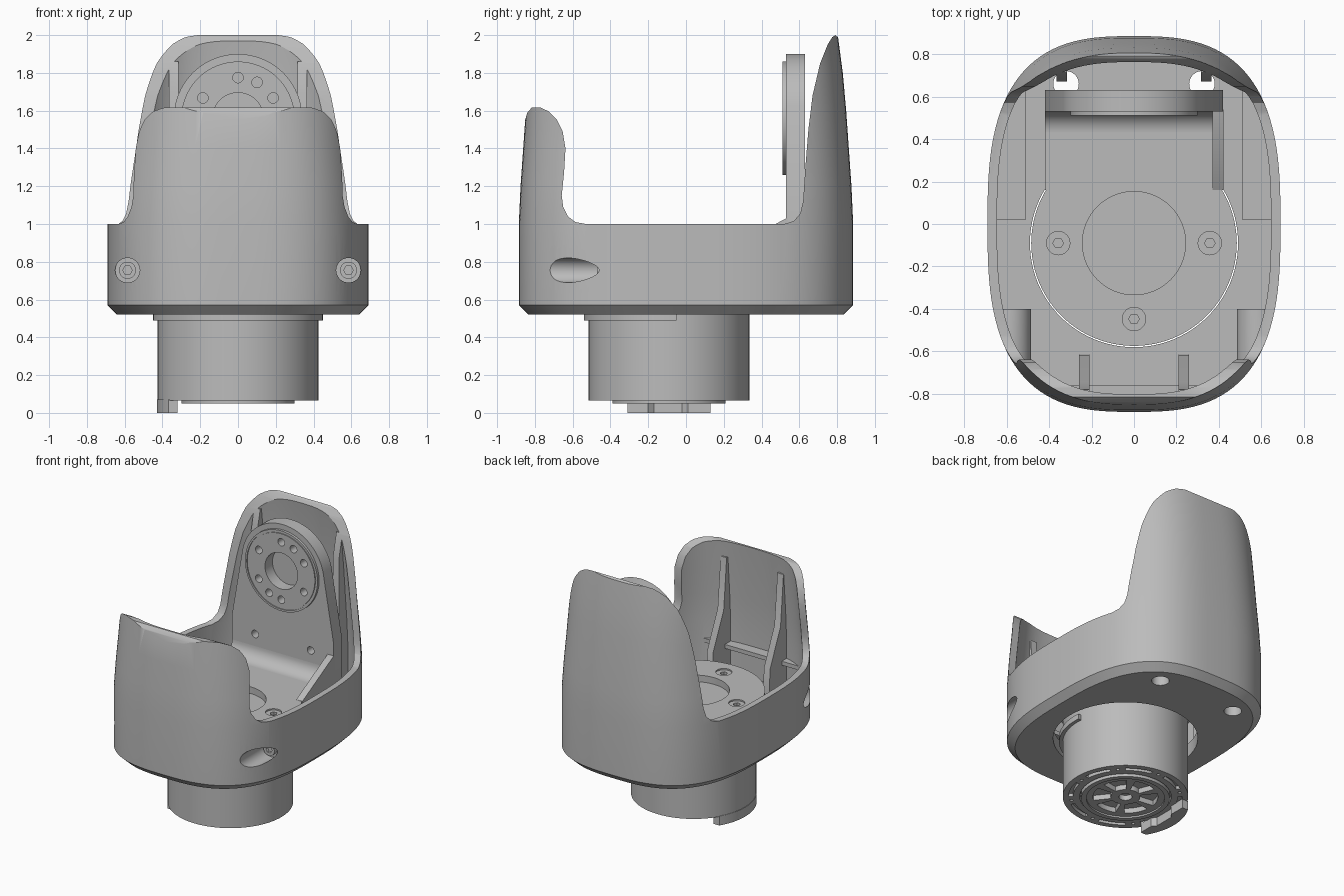
import bpy, bmesh
from math import cos, sin, pi, radians

if "Cube" in bpy.data.objects:
    bpy.data.objects.remove(bpy.data.objects["Cube"], do_unlink=True)

grey = bpy.data.materials.new("plain_grey")
grey.use_nodes = True
grey.diffuse_color = (0.5, 0.5, 0.5, 1)
grey.node_tree.nodes["Principled BSDF"].inputs["Base Color"].default_value = (0.5, 0.5, 0.5, 1)
CY = -0.09          # axis of the round drive unit
RZ = 1.56           # height of the mounting ring


def finish(name, bm):
    bmesh.ops.recalc_face_normals(bm, faces=bm.faces)
    mesh = bpy.data.meshes.new(name)
    bm.to_mesh(mesh)
    bm.free()
    mesh.materials.append(grey)
    ob = bpy.data.objects.new(name, mesh)
    bpy.context.collection.objects.link(ob)
    return ob


def prism(name, pts, axis, lo, hi):
    """Extrude a 2D outline along an axis from lo to hi."""
    place = {"x": lambda p, h: (h, p[0], p[1]),
             "y": lambda p, h: (p[0], h, p[1]),
             "z": lambda p, h: (p[0], p[1], h)}[axis]
    bm = bmesh.new()
    a = [bm.verts.new(place(p, lo)) for p in pts]
    b = [bm.verts.new(place(p, hi)) for p in pts]
    bm.faces.new(a)
    bm.faces.new(b[::-1])
    for i in range(len(pts)):
        j = (i + 1) % len(pts)
        bm.faces.new((a[i], b[i], b[j], a[j]))
    return finish(name, bm)


def rect(x0, x1, y0, y1):
    return [(x0, y0), (x1, y0), (x1, y1), (x0, y1)]


def arc(cx, cy, r, a0, a1, n=24):
    return [(cx + r * cos(radians(a0 + (a1 - a0) * i / n)),
             cy + r * sin(radians(a0 + (a1 - a0) * i / n))) for i in range(n + 1)]


def circle(cx, cy, r, n=64):
    return arc(cx, cy, r, 0, 360, n)[:-1]


def sector(cx, cy, r0, r1, a0, a1, n=12):
    return arc(cx, cy, r1, a0, a1, n) + arc(cx, cy, r0, a1, a0, n)


def boolean(ob, tool, op="DIFFERENCE"):
    mod = ob.modifiers.new("cut", "BOOLEAN")
    mod.operation, mod.object, mod.solver = op, tool, "EXACT"
    bpy.context.view_layer.objects.active = ob
    bpy.ops.object.modifier_apply(modifier=mod.name)
    bpy.data.objects.remove(tool, do_unlink=True)


def cut(ob, pts, axis, lo, hi):
    boolean(ob, prism("cutter", pts, axis, lo, hi))


def loft(name, levels, n=112, power=2.85):
    """Stack rounded-oblong rings given as (z, half width, half length)."""
    bm = bmesh.new()
    rings = []
    for z, a, b in levels:
        ring = []
        for i in range(n):
            c, s = cos(2 * pi * i / n), sin(2 * pi * i / n)
            x = a * abs(c) ** (2 / power) * (1 if c > 0 else -1)
            y = b * abs(s) ** (2 / power) * (1 if s > 0 else -1)
            ring.append(bm.verts.new((x, y, z)))
        rings.append(ring)
    for lo, hi in zip(rings, rings[1:]):
        for i in range(n):
            j = (i + 1) % n
            bm.faces.new((lo[i], lo[j], hi[j], hi[i]))
    bm.faces.new(rings[0])
    bm.faces.new(rings[-1])
    return finish(name, bm)


# Housing: tapered outer body and the hollow inside it
walls = [(1.0, .69, .885), (1.2, .675, .876), (1.4, .657, .862),
         (1.6, .643, .848), (1.8, .63, .83), (2.05, .61, .797)]
shell = loft("housing", [(.52, .64, .835), (.57, .69, .885)] + walls)
T = .045
hollow = loft("hollow", [(.62, .69 - T, .885 - T)] + [(z, a - T, b - T) for z, a, b in walls]
              + [(2.2, .56, .745)])

# Ribs, ledges and screw bosses stay solid, so they are taken out of the hollow
for s in (-1, 1):
    x = s * .34
    cut(hollow, rect(x - .025, x + .025, .67, 1), "z", .5, 1.86)
    x = s * .235
    cut(hollow, [(-1, .5), (-.61, .5), (-.62, .85), (-.745, 1.12), (-.78, 1.5), (-1, 1.5)],
        "x", x - .025, x + .025)
    cut(hollow, circle(s * .585, .755, .1), "y", -1, -.4)
    cut(hollow, rect(min(s * .51, s), max(s * .51, s), .02, .65), "z", .5, .8)
cut(hollow, rect(-.8, .8, -1, -.76), "z", .83, .86)
boolean(shell, hollow)

# Screw bores, drive opening and holes in the underside
for s in (-1, 1):
    cut(shell, circle(s * .585, .755, .065), "y", -1, -.44)
    cut(shell, circle(s * .32, .66, .06, 32), "z", .4, .75)
cut(shell, circle(0, CY, .49, 96), "z", .4, .75)

# Side outline: tall back wall, lower front wall, open sides
side = [(-1, .4), (-1, 1.5), (-.855, 1.54), (-.84, 1.59), (-.815, 1.618), (-.77, 1.617),
        (-.725, 1.595), (-.685, 1.555), (-.653, 1.49), (-.638, 1.4), (-.645, 1.28),
        (-.658, 1.15), (-.65, 1.09), (-.625, 1.04), (-.585, 1.01), (-.53, 1.0),
        (.52, 1.0), (.57, 1.015), (.605, 1.055), (.62, 1.12), (.632, 1.3), (.648, 1.5),
        (.67, 1.68), (.71, 1.85), (.75, 1.95), (.775, 1.99), (.79, 2.0), (.81, 1.985),
        (.825, 1.9), (1, 1.85), (1, .4)]
boolean(shell, prism("side_outline", side, "x", -1, 1), "INTERSECT")

# Screws at the end of the side bores
for s, label in ((-1, "right"), (1, "left")):
    screw = prism(label + "_screw", circle(s * .585, .755, .045, 32), "y", -.47, -.42)
    cut(screw, circle(s * .585, .755, .025, 6), "y", -.5, -.45)

# Round drive unit with end slots and a recess for the rotor
body = prism("drive_body", circle(0, CY, .425, 96), "z", .065, .775)
cut(body, circle(0, CY, .31), "z", 0, .1)
for i in range(8):
    cut(body, sector(0, CY, .355, .385, i * 45 + 5, i * 45 + 34), "z", 0, .09)
    hole = arc(0, CY, .37, i * 45 - 3, i * 45, 1)[0]
    cut(body, circle(*hole, .012, 12), "z", 0, .09)

# Rotor with spoke pockets
rotor = prism("rotor", circle(0, CY, .3, 72), "z", .05, .11)
cut(rotor, circle(0, CY, .265), "z", 0, .062)
for i in range(6):
    cut(rotor, sector(0, CY, .1, .22, i * 60 + 8, i * 60 + 52), "z", 0, .1)
cut(rotor, circle(0, CY, .045, 32), "z", 0, .1)

# Half flange and locking tab on the drive unit
prism("drive_flange", sector(0, CY, .41, .45, 175, 365, 48), "z", .49, .53)
prism("locking_tab", arc(0, CY, .428, 149, 211) + [(-.32, -.31), (-.32, -.2), (-.345, -.17),
      (-.345, -.02), (-.32, .01), (-.32, .13)], "z", 0, .07)

# Turntable disc with central recess and four screw seats
disc = prism("turntable", circle(0, CY, .484, 96), "z", .77, .83)
cut(disc, circle(0, CY, .243), "z", .78, .9)
for i in range(4):
    (x, y), _ = arc(0, CY, .357, i * 90, i * 90 + 1, 1)
    cut(disc, circle(x, y, .055, 32), "z", .82, .9)
    cut(disc, circle(x, y, .025, 6), "z", .79, .9)

# Bracket: foot, fillet, upright plate and one gusset
prism("bracket_foot", rect(-.42, .42, .16, .63), "z", .771, .83)
prism("bracket_shoulder", [(-.42, .17), (.42, .17)] + arc(0, CY, .487, 32, 148), "z", .772, .8299)
prism("bracket_fillet", [(.54, .82), (.43, .83)] + arc(.43, .93, .1, 270, 360, 10) + [(.54, .93)],
      "x", -.42, .42)
upright = prism("bracket_upright", [(-.42, .78), (.42, .78), (.42, 1.12)]
                + arc(0, RZ, .34, 12, 168, 40) + [(-.42, 1.12)], "y", .53, .63)
prism("bracket_gusset", [(.16, .82), (.16, .832), (.53, 1.03), (.54, 1.03), (.54, .82)],
      "x", .37, .421)
for s in (-1, 1):
    cut(upright, circle(s * .23, 1.02, .028, 24), "y", .4, .8)

# Mounting ring with bolt circle
ring = prism("mounting_ring", circle(0, RZ, .3, 80), "y", .511, .56)
cut(ring, sector(0, RZ, .278, .286, 0, 359.9, 72), "y", .4, .518)
for ob in (ring, upright):
    cut(ob, circle(0, RZ, .135, 48), "y", .4, .6)
    for angle in (30, 62, 90, 150, 210, 242, 270, 330):
        (x, z), _ = arc(0, RZ, .215, angle, angle + 1, 1)
        cut(ob, circle(x, z, .028, 20), "y", .4, .59)

# Smooth the curved faces and keep the edges crisp
bpy.ops.object.select_all(action="DESELECT")
for ob in bpy.context.collection.objects:
    if ob.type == "MESH":
        ob.select_set(True)
        bpy.context.view_layer.objects.active = ob
bpy.ops.object.shade_smooth_by_angle(angle=radians(30))
